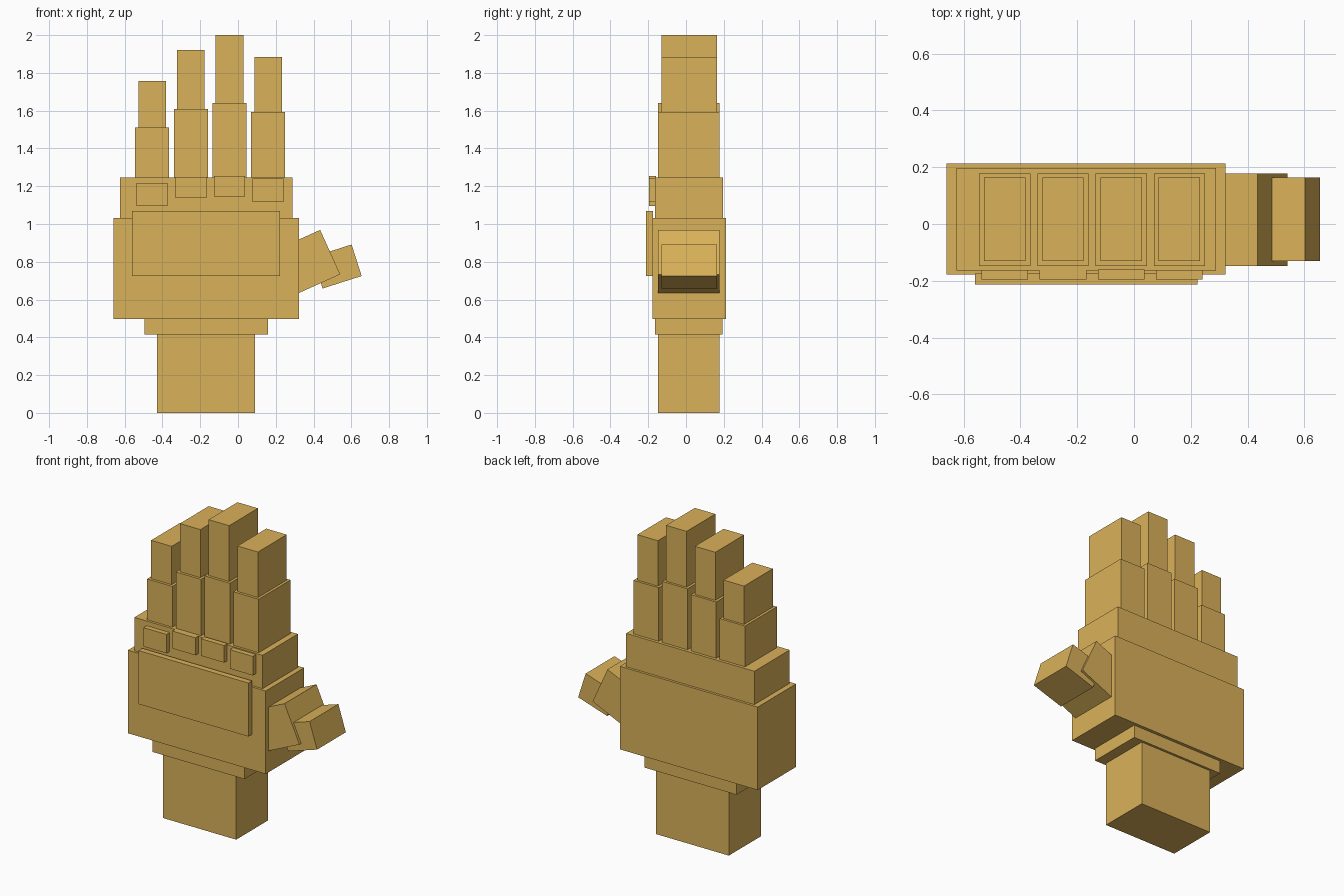
import bpy
import math
from mathutils import Matrix, Vector

cube = bpy.data.objects.get("Cube")
if cube:
    bpy.data.objects.remove(cube, do_unlink=True)

# Single tan colour
tan = bpy.data.materials.new("tan")
tan.use_nodes = True
TAN = (0.70, 0.44, 0.10, 1)
tan.diffuse_color = TAN
tan.node_tree.nodes["Principled BSDF"].inputs["Base Color"].default_value = TAN


def box(name, x, y, z, tilt=0.0, pivot=(0, 0, 0)):
    """Box from (min, max) ranges, turned by tilt degrees in the front plane, then moved to pivot."""
    bpy.ops.mesh.primitive_cube_add(size=1)
    ob = bpy.context.object
    ob.name = name
    centre = Vector([(r[0] + r[1]) / 2 for r in (x, y, z)])
    size = Vector([r[1] - r[0] for r in (x, y, z)])
    ob.matrix_world = (Matrix.Translation(pivot)
                       @ Matrix.Rotation(math.radians(-tilt), 4, "Y")
                       @ Matrix.Translation(centre)
                       @ Matrix.Diagonal(size).to_4x4())
    ob.data.materials.append(tan)
    return ob


LOWER_Y = (-0.147, 0.178)
UPPER_Y = (-0.13, 0.163)

# Arm and hand blocks
box("forearm", (-0.43, 0.09), (-0.147, 0.178), (0, 0.415))
box("wrist_cuff", (-0.495, 0.16), (-0.163, 0.193), (0.415, 0.5))
box("palm", (-0.66, 0.322), (-0.178, 0.213), (0.497, 1.032))
box("knuckle_block", (-0.625, 0.289), (-0.163, 0.197), (1.03, 1.247))
box("hand_plate", (-0.56, 0.223), (-0.213, -0.175), (0.725, 1.07))

# Fingers: centre x, lower top, tip, knuckle pad bottom and top
fingers = {
    "little": (-0.455, 1.51, 1.757, 1.095, 1.217),
    "ring": (-0.25, 1.61, 1.92, 1.137, 1.25),
    "middle": (-0.045, 1.64, 2.0, 1.145, 1.255),
    "index": (0.16, 1.592, 1.885, 1.117, 1.24),
}
for name, (cx, joint, tip, pad_low, pad_high) in fingers.items():
    box(name + "_finger_lower", (cx - 0.09, cx + 0.09), LOWER_Y, (1.24, joint))
    box(name + "_finger_tip", (cx - 0.073, cx + 0.073), UPPER_Y, (joint - 0.01, tip))
    box(name + "_knuckle_pad", (cx - 0.082, cx + 0.082), (-0.195, -0.16), (pad_low, pad_high))

# Thumb segments, each placed from the middle of its outer end
box("thumb_lower", (-0.3, 0), LOWER_Y, (-0.129, 0.129), 24.3, (0.488, 0, 0.851))
box("thumb_tip", (-0.217, 0), UPPER_Y, (-0.0875, 0.0875), 17.7, (0.628, 0, 0.808))
